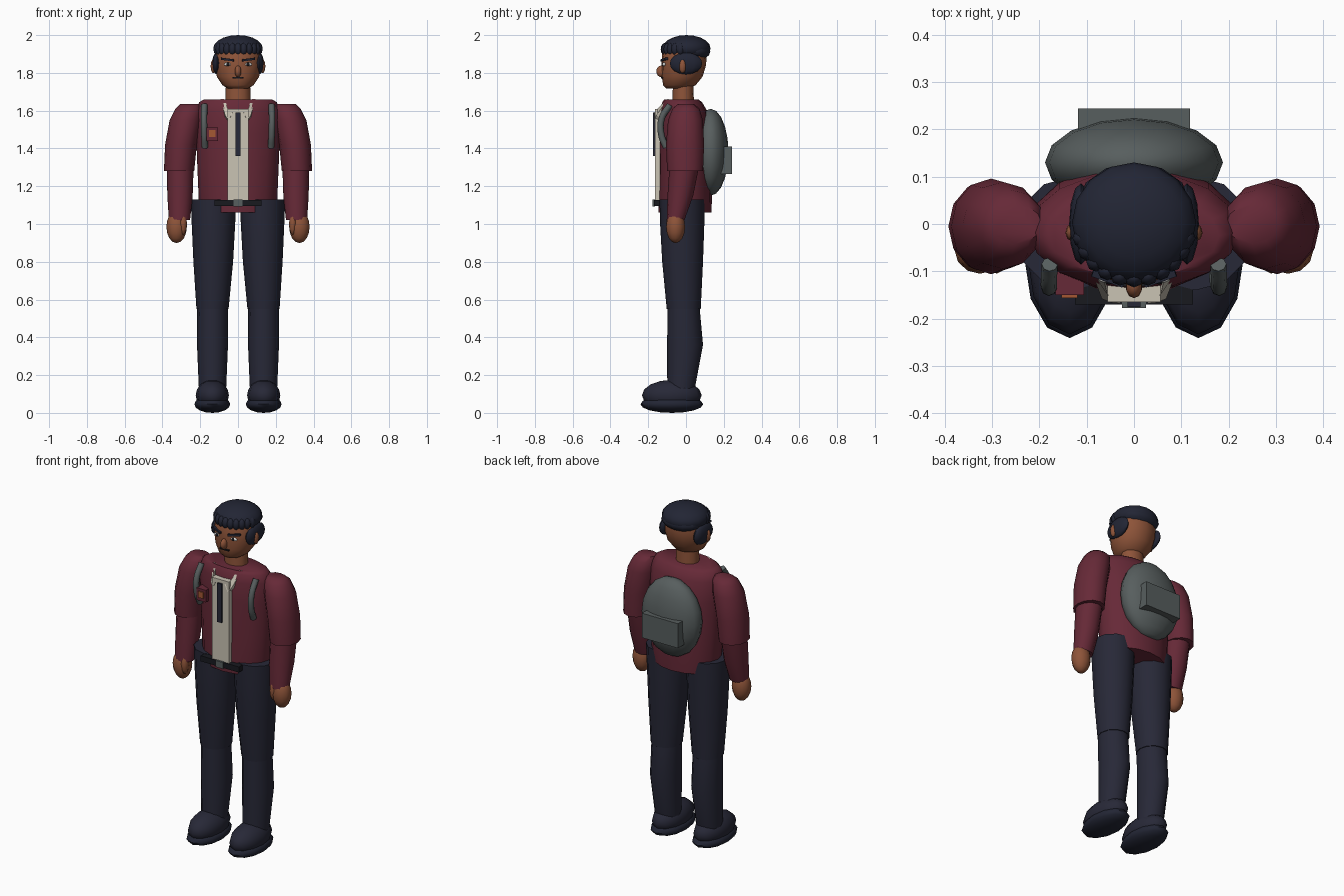
import bpy, bmesh, math
from mathutils import Matrix, Vector

cube = bpy.data.objects.get("Cube")
if cube:
    bpy.data.objects.remove(cube, do_unlink=True)


def material(name, *srgb):
    col = [(c / 255 / 12.92) if c < 11 else ((c / 255 + 0.055) / 1.055) ** 2.4 for c in srgb] + [1]
    m = bpy.data.materials.new(name)
    m.use_nodes = True
    m.diffuse_color = col
    bsdf = m.node_tree.nodes["Principled BSDF"]
    bsdf.inputs["Base Color"].default_value = col
    bsdf.inputs["Roughness"].default_value = 0.8
    return m


BURGUNDY = material("burgundy cloth", 102, 41, 55)
SKIN = material("brown skin", 142, 84, 57)
NAVY = material("navy cloth", 39, 40, 55)
HAIR = material("dark hair", 34, 37, 52)
GREY = material("grey canvas", 87, 94, 94)
CREAM = material("cream shirt", 202, 195, 180)
WHITE = material("eye white", 225, 225, 222)
BLACK = material("near black", 24, 25, 31)
ORANGE = material("orange patch", 165, 88, 52)


def finish(bm, name, mat, angle=35):
    bmesh.ops.recalc_face_normals(bm, faces=bm.faces[:])
    mesh = bpy.data.meshes.new(name)
    bm.to_mesh(mesh)
    bm.free()
    ob = bpy.data.objects.new(name, mesh)
    bpy.context.collection.objects.link(ob)
    mesh.materials.append(mat)
    bpy.ops.object.select_all(action="DESELECT")
    ob.select_set(True)
    bpy.context.view_layer.objects.active = ob
    if angle:
        bpy.ops.object.shade_smooth_by_angle(angle=math.radians(angle))
    return ob


def loft(name, mat, rings, side=1, n=12):
    """Capped tube through elliptical rings (z, x, y, x radius, y radius)."""
    bm = bmesh.new()
    loops = []
    for z, x, y, rx, ry in rings:
        turns = [math.tau * i / n for i in range(n)]
        loops.append([bm.verts.new((side * x + rx * math.cos(a), y + ry * math.sin(a), z)) for a in turns])
    for low, high in zip(loops, loops[1:]):
        for i in range(n):
            j = (i + 1) % n
            bm.faces.new((low[i], low[j], high[j], high[i]))
    bm.faces.new(loops[0])
    bm.faces.new(loops[-1])
    return finish(bm, name, mat, 50)


def ellipsoid(name, mat, centre, radii, u=12, v=8):
    bm = bmesh.new()
    bmesh.ops.create_uvsphere(bm, u_segments=u, v_segments=v, radius=1)
    bmesh.ops.scale(bm, vec=radii, verts=bm.verts)
    bmesh.ops.translate(bm, vec=centre, verts=bm.verts)
    return finish(bm, name, mat, 60)


def box(name, mat, low, high, turn=None):
    low, high = Vector(low), Vector(high)
    bm = bmesh.new()
    bmesh.ops.create_cube(bm, size=1)
    bmesh.ops.scale(bm, vec=high - low, verts=bm.verts)
    if turn:
        bmesh.ops.transform(bm, matrix=turn, verts=bm.verts)
    bmesh.ops.translate(bm, vec=(low + high) / 2, verts=bm.verts)
    return finish(bm, name, mat, 0)


# Torso and neck
loft("jacket_body", BURGUNDY, [
    (1.06, 0, -0.005, 0.195, 0.14), (1.13, 0, -0.005, 0.208, 0.142),
    (1.3, 0, -0.005, 0.215, 0.14), (1.48, 0, -0.008, 0.222, 0.135),
    (1.6, 0, -0.014, 0.222, 0.125), (1.645, 0, -0.02, 0.205, 0.105),
    (1.66, 0, -0.025, 0.18, 0.09)], n=16)
loft("neck", SKIN, [(1.63, 0, -0.015, 0.067, 0.057), (1.76, 0, -0.015, 0.064, 0.054)])

# Limbs, mirrored left and right
for side, tag in ((1, "left"), (-1, "right")):
    loft(tag + "_upper_leg", NAVY, [
        (0.55, 0.135, -0.012, 0.085, 0.09), (0.8, 0.131, -0.018, 0.105, 0.108),
        (1.0, 0.13, -0.02, 0.115, 0.117), (1.13, 0.13, -0.02, 0.12, 0.12)], side)
    loft(tag + "_lower_leg", NAVY, [
        (0.12, 0.135, -0.027, 0.072, 0.072), (0.36, 0.135, -0.005, 0.082, 0.095),
        (0.57, 0.135, -0.013, 0.081, 0.084)], side)
    ellipsoid(tag + "_shoe", NAVY, (side * 0.136, -0.075, 0.093), (0.088, 0.158, 0.082), 12)
    ellipsoid(tag + "_sole", HAIR, (side * 0.136, -0.075, 0.046), (0.095, 0.166, 0.046), 12)

    loft(tag + "_upper_sleeve", BURGUNDY, [
        (1.28, 0.312, -0.005, 0.08, 0.095), (1.42, 0.302, -0.005, 0.084, 0.101),
        (1.55, 0.277, -0.003, 0.085, 0.092), (1.61, 0.26, 0, 0.072, 0.072),
        (1.636, 0.25, 0, 0.055, 0.042)], side)
    loft(tag + "_lower_sleeve", BURGUNDY, [
        (1.02, 0.31, -0.055, 0.056, 0.047), (1.15, 0.307, -0.03, 0.067, 0.068),
        (1.3, 0.306, -0.01, 0.071, 0.078)], side)
    ellipsoid(tag + "_hand", SKIN, (side * 0.325, -0.055, 0.985), (0.054, 0.05, 0.086))
    ellipsoid(tag + "_thumb", SKIN, (side * 0.29, -0.08, 1.0), (0.02, 0.025, 0.058), 8, 6)

# Shirt front, tie, belt and chest badge
box("shirt_front", CREAM, (-0.056, -0.165, 1.11), (0.056, -0.12, 1.61))
box("tie", NAVY, (-0.014, -0.175, 1.36), (0.014, -0.16, 1.59))
box("belt", BLACK, (-0.125, -0.17, 1.095), (0.125, -0.13, 1.128))
box("belt_buckle", GREY, (-0.025, -0.177, 1.092), (0.025, -0.165, 1.13))
box("chest_badge", BURGUNDY, (-0.166, -0.15, 1.44), (-0.106, -0.1, 1.512))
box("badge_patch", ORANGE, (-0.153, -0.156, 1.46), (-0.119, -0.149, 1.497))

# Collar flaps and backpack straps
for side, tag in ((1, "left"), (-1, "right")):
    bm = bmesh.new()
    outline = [(0.068, -0.1, 1.66), (0.092, -0.095, 1.662), (0.068, -0.158, 1.575),
               (0.048, -0.166, 1.55), (0.03, -0.168, 1.59), (0.056, -0.15, 1.612)]
    front = bm.faces.new([bm.verts.new((side * x, y, z)) for x, y, z in outline])
    extra = bmesh.ops.extrude_face_region(bm, geom=[front], use_keep_orig=True)["geom"]
    moved = [g for g in extra if isinstance(g, bmesh.types.BMVert)]
    bmesh.ops.translate(bm, vec=(0, 0.02, -0.01), verts=moved)
    finish(bm, tag + "_collar", CREAM, 0)

    curve = bpy.data.curves.new(tag + "_strap", "CURVE")
    curve.dimensions = "3D"
    curve.bevel_depth = 0.017
    curve.bevel_resolution = 2
    curve.resolution_u = 6
    curve.use_fill_caps = True
    spline = curve.splines.new("BEZIER")
    path = [(0.178, -0.085, 1.63), (0.18, -0.128, 1.56), (0.178, -0.13, 1.47), (0.175, -0.105, 1.405)]
    spline.bezier_points.add(len(path) - 1)
    for point, (x, y, z) in zip(spline.bezier_points, path):
        point.co = (side * x, y, z)
        point.handle_left_type = point.handle_right_type = "AUTO"
    curve.materials.append(GREY)
    strap = bpy.data.objects.new(tag + "_strap", curve)
    bpy.context.collection.objects.link(strap)

# Backpack
ellipsoid("backpack", GREY, (0, 0.13, 1.38), (0.188, 0.095, 0.23), 16, 10)
box("backpack_pocket", GREY, (-0.118, 0.185, 1.265), (0.118, 0.244, 1.41))

# Head
loft("head", SKIN, [
    (1.718, 0, -0.045, 0.055, 0.06), (1.735, 0, -0.035, 0.082, 0.086),
    (1.78, 0, -0.02, 0.112, 0.108), (1.84, 0, -0.012, 0.125, 0.118),
    (1.9, 0, -0.008, 0.122, 0.118), (1.95, 0, -0.005, 0.1, 0.1)], n=16)
ellipsoid("nose", SKIN, (0, -0.13, 1.808), (0.018, 0.027, 0.031), 10)
box("mouth", BLACK, (-0.029, -0.132, 1.771), (0.029, -0.118, 1.779))
for side, tag in ((1, "left"), (-1, "right")):
    ellipsoid(tag + "_eye", WHITE, (side * 0.053, -0.116, 1.845), (0.023, 0.009, 0.01), 10, 6)
    ellipsoid(tag + "_pupil", BLACK, (side * 0.053, -0.121, 1.845), (0.009, 0.007, 0.01), 8, 6)
    tilt = Matrix.Rotation(side * 0.35, 4, "Z") @ Matrix.Rotation(side * -0.12, 4, "Y")
    ends = sorted((side * 0.02, side * 0.09))
    box(tag + "_brow", HAIR, (ends[0], -0.123, 1.865), (ends[1], -0.107, 1.876), tilt)
    ellipsoid(tag + "_ear", SKIN, (side * 0.13, -0.018, 1.835), (0.015, 0.019, 0.037), 8, 6)
    ellipsoid(tag + "_side_hair", HAIR, (side * 0.112, 0, 1.85), (0.025, 0.086, 0.058))

# Hair cap, back volume and a fringe of curls
ellipsoid("hair_cap", HAIR, (0, 0.003, 1.93), (0.131, 0.127, 0.07), 16, 10)
ellipsoid("back_hair", HAIR, (0, 0.045, 1.915), (0.118, 0.084, 0.052))
for i in range(11):
    a = math.radians(-75 + 15 * i)
    ellipsoid("fringe_curl", HAIR, (0.113 * math.sin(a), -0.113 * math.cos(a), 1.925),
              (0.021, 0.021, 0.033), 8, 6)
